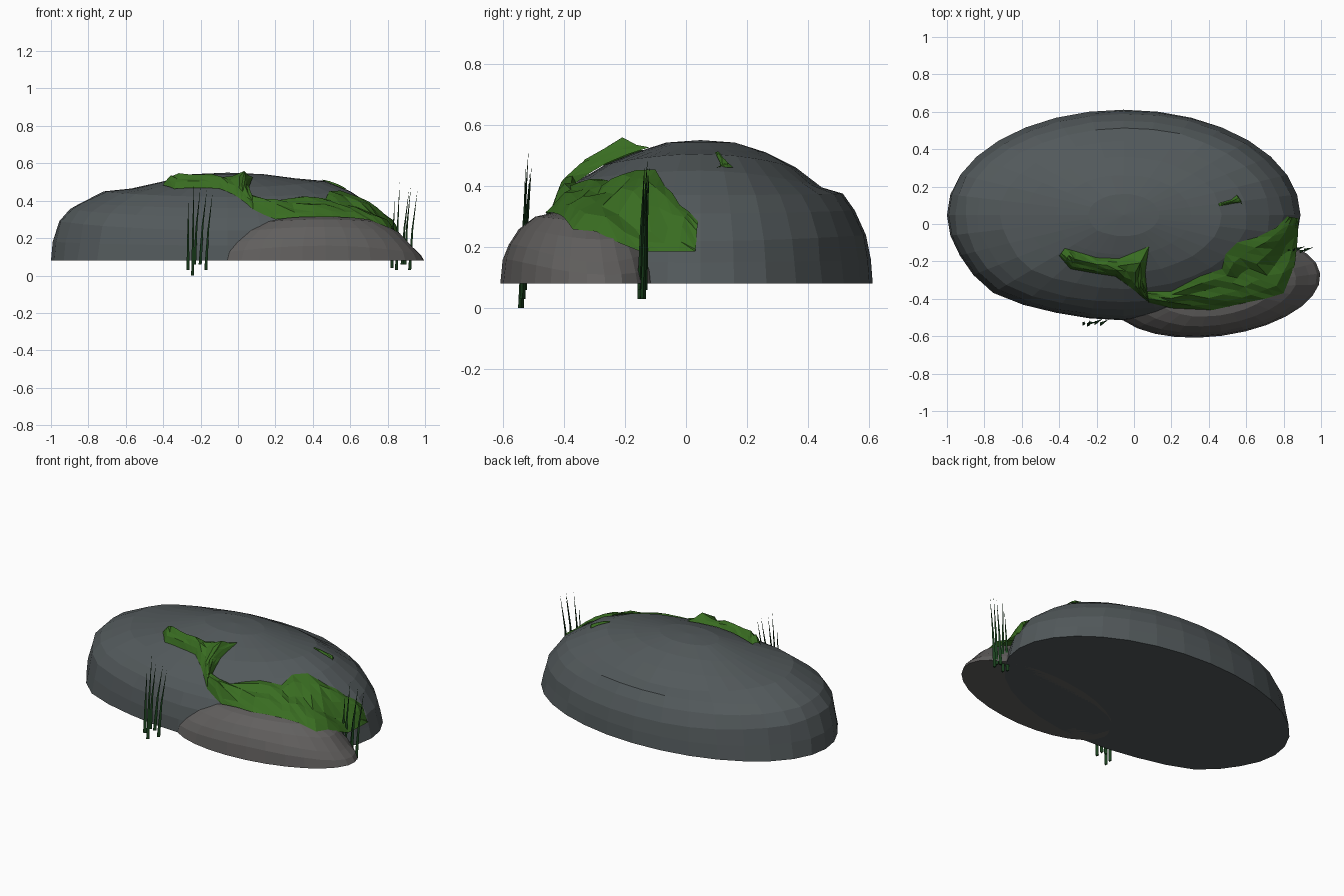
import bpy, random
from math import sin, cos, pi, radians, exp
from mathutils import Vector
from mathutils.bvhtree import BVHTree

if "Cube" in bpy.data.objects:
    bpy.data.objects.remove(bpy.data.objects["Cube"])

random.seed(4)


def material(name, rgb):
    m = bpy.data.materials.new(name)
    m.diffuse_color = (*rgb, 1)
    m.use_nodes = True
    m.node_tree.nodes["Principled BSDF"].inputs["Base Color"].default_value = m.diffuse_color
    return m


def make(name, verts, faces, mat):
    me = bpy.data.meshes.new(name)
    me.from_pydata(verts, [], faces)
    me.materials.append(mat)
    ob = bpy.data.objects.new(name, me)
    bpy.context.collection.objects.link(ob)
    return ob


SLATE = material("slate", (.085, .10, .105))
STONE = material("stone", (.12, .115, .112))
MOSS = material("moss", (.04, .15, .015))
GRASS = material("grass", (.01, .05, .012))


def boulder(name, centre, a, b, turn, n, factors, profiles, mat, bulge=None):
    """Rings scaled by factors; heights blend right/back/left/front profiles."""
    verts, faces = [], []
    for k, f in enumerate(factors):
        for i in range(n):
            t = 2 * pi * i / n
            q = t / (pi / 2)
            j, u = int(q) % 4, q - int(q)
            u = u * u * (3 - 2 * u)
            z = profiles[j][k] * (1 - u) + profiles[(j + 1) % 4][k] * u
            r = f * (1 + (.045 * exp(-((t - bulge) / .25) ** 2) if bulge else 0))
            if 0 < k:
                r *= 1 + random.uniform(-.008, .008)
            x, y = a * r * cos(t), b * r * sin(t)
            verts.append((centre[0] + x * cos(turn) - y * sin(turn),
                          centre[1] + x * sin(turn) + y * cos(turn), z))
    rings = len(factors)
    for k in range(rings - 1):
        for i in range(n):
            j = (i + 1) % n
            faces.append((k * n + i, k * n + j, (k + 1) * n + j, (k + 1) * n + i))
    # top cap fan and flat underside
    verts.append((*centre, profiles[0][-1] + .008))
    top = len(verts) - 1
    base = (rings - 1) * n
    faces += [(base + i, base + (i + 1) % n, top) for i in range(n)]
    faces.append(tuple(reversed(range(n))))
    make(name, verts, faces, mat)
    return BVHTree.FromPolygons([Vector(v) for v in verts], faces)


# large rock
big = boulder("large_rock", (-.055, .048), .945, .563, 0, 32,
              [1, .985, .96, .9, .83, .7, .55, .38, .2],
              [[.08, .15, .22, .31, .37, .45, .505, .52, .542],
               [.08, .16, .24, .32, .375, .395, .46, .51, .542],
               [.08, .18, .29, .355, .39, .45, .465, .50, .542],
               [.08, .16, .24, .31, .36, .42, .47, .51, .542]],
              SLATE, bulge=3.93)

# small rock in front
small = boulder("small_rock", (.435, -.338), .565, .262, radians(7.5), 28,
                [1, .97, .9, .77, .58, .32],
                [[.08, .11, .15, .225, .285, .315],
                 [.08, .14, .22, .27, .30, .315],
                 [.08, .12, .17, .235, .285, .315],
                 [.08, .16, .21, .26, .30, .315]], STONE)


def surface(x, y):
    hits = [t.ray_cast(Vector((x, y, 2)), Vector((0, 0, -1)))[0] for t in (big, small)]
    return max([h.z for h in hits if h] + [.18])


def moss_patch(name, rows, lift):
    """Cushion lofted across pairs of edge points, draped over the rocks."""
    across = [0, .2, .42, .65, .85, 1]
    rise = [.005, .55, 1, .9, .55, .005]
    verts, faces = [], []
    w = len(across)
    fine = []
    for p, q in zip(rows, rows[1:]):
        fine += [p, [(s + e) / 2 for s, e in zip(p, q)]]
    fine.append(rows[-1])
    for r, (x0, y0, x1, y1) in enumerate(fine):
        end = .3 if r in (0, len(fine) - 1) else 1
        for u, h in zip(across, rise):
            x, y = x0 + (x1 - x0) * u, y0 + (y1 - y0) * u
            bump = lift * h * end * random.uniform(.65, 1.25)
            verts.append((x, y, surface(x, y) + .006 + bump))
    for r in range(len(fine) - 1):
        for c in range(w - 1):
            i = r * w + c
            faces += [(i, i + w, i + w + 1), (i, i + w + 1, i + 1)]
    make(name, verts, faces, MOSS)


# moss trailing over both rocks: inner edge x, y then outer edge x, y
moss_patch("moss", [
    (-.37, -.13, -.40, -.17), (-.30, -.15, -.34, -.24), (-.2, -.18, -.2, -.265),
    (-.08, -.185, -.1, -.28), (.08, -.12, -.03, -.33), (.06, -.26, .02, -.37),
    (.07, -.36, .08, -.42), (.2, -.36, .2, -.45), (.35, -.28, .42, -.46),
    (.47, -.24, .6, -.42), (.49, -.16, .7, -.4), (.55, -.1, .8, -.37),
    (.66, -.07, .86, -.22), (.76, -.02, .875, -.08), (.82, .04, .88, .03)], .05)
moss_patch("moss_sliver", [(.45, .11, .455, .095), (.52, .13, .53, .11),
                           (.55, .155, .57, .115), (.57, .13, .58, .10)], .012)


# grass tufts of thin tapering three-sided blades
def tuft(name, blades):
    verts, faces = [], []
    for x, y, z, tx, ty, tz in blades:
        s = len(verts)
        for v, r in ((0, .011), (.5, .006)):
            for k in range(3):
                t = 2 * pi * k / 3
                verts.append((x + (tx - x) * v * .7 + r * cos(t),
                              y + (ty - y) * v * .7 + r * sin(t), z + (tz - z) * v))
        verts.append((tx, ty, tz))
        faces.append((s + 2, s + 1, s))
        for k in range(3):
            j = (k + 1) % 3
            faces += [(s + k, s + j, s + 3 + j, s + 3 + k), (s + 3 + k, s + 3 + j, s + 6)]
    make(name, verts, faces, GRASS)


tuft("grass_front", [(-.27, -.535, .03, -.265, -.52, .42), (-.245, -.54, .0, -.235, -.515, .52),
                     (-.235, -.53, .06, -.20, -.525, .48), (-.205, -.53, .06, -.165, -.505, .47),
                     (-.175, -.535, .03, -.135, -.51, .45)])
tuft("grass_right", [(.82, -.14, .04, .84, -.14, .42), (.845, -.15, .03, .865, -.125, .50),
                     (.875, -.135, .06, .915, -.12, .46), (.89, -.15, .06, .925, -.135, .48),
                     (.915, -.14, .03, .96, -.125, .46)])
